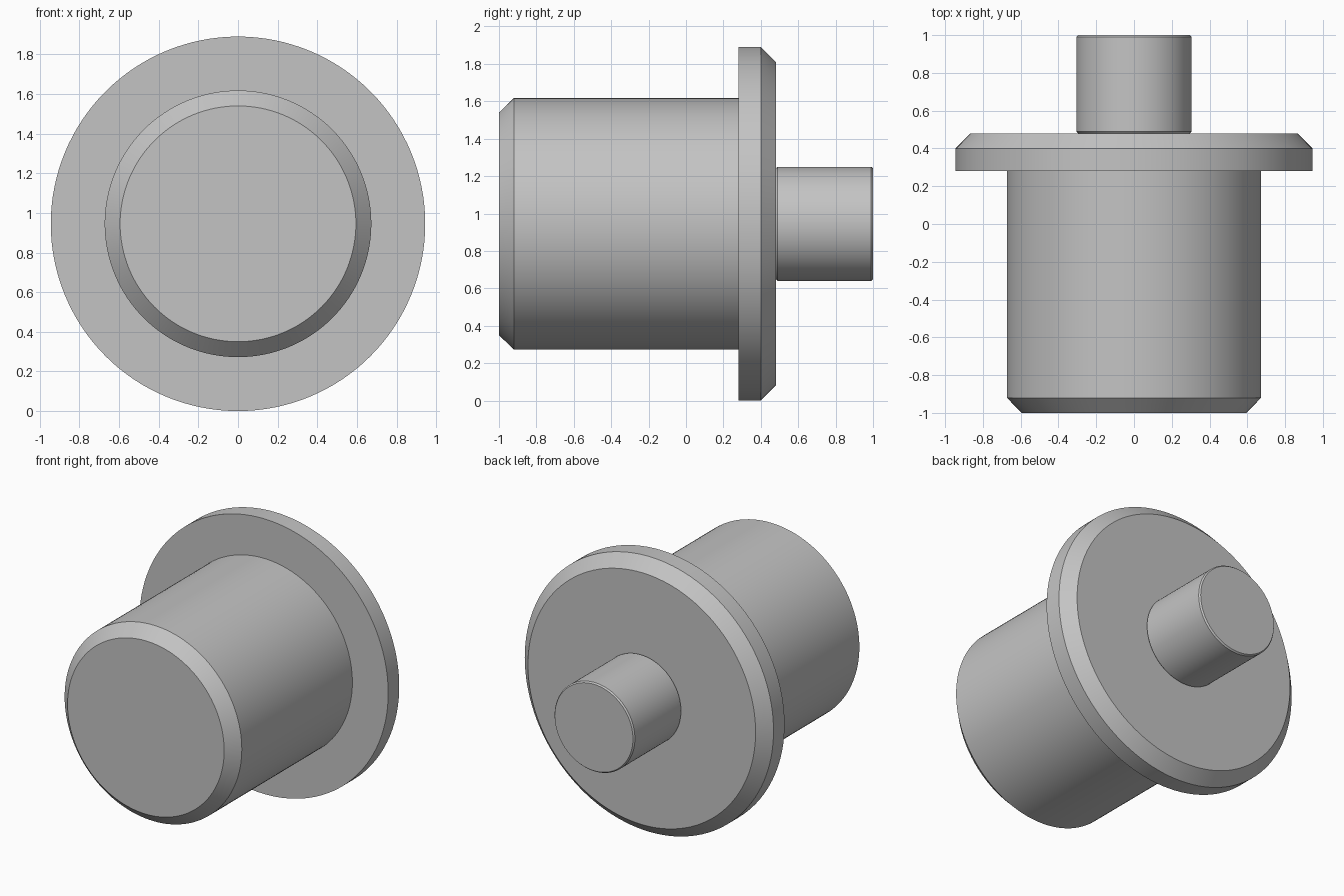
import bpy, bmesh, math
from mathutils import Matrix, Vector

old = bpy.data.objects.get("Cube")
if old:
    bpy.data.objects.remove(old, do_unlink=True)

AXIS_Z = 0.945
SEGMENTS = 128

# Plain grey metal
grey = bpy.data.materials.new("grey_metal")
grey.use_nodes = True
colour = (0.55, 0.55, 0.55, 1)
grey.diffuse_color = colour
grey.node_tree.nodes["Principled BSDF"].inputs["Base Color"].default_value = colour


def turned_part(name, profile):
    """Revolve (radius, y) points around the horizontal axis."""
    bm = bmesh.new()
    rings = []
    for radius, y in profile:
        place = Matrix.Translation((0, y, AXIS_Z)) @ Matrix.Rotation(math.pi / 2, 4, "X")
        ring = bmesh.ops.create_circle(bm, segments=SEGMENTS, radius=radius, matrix=place)
        rings.append(ring["verts"])
    for a, b in zip(rings, rings[1:]):
        for i in range(SEGMENTS):
            j = (i + 1) % SEGMENTS
            bm.faces.new((a[i], a[j], b[j], b[i]))
    # Cap only the ends that are not seated against the flange
    for ring, y in ((rings[0], profile[0][1]), (rings[-1], profile[-1][1])):
        if abs(y) > 0.99:
            bm.faces.new(ring)
    bmesh.ops.recalc_face_normals(bm, faces=bm.faces)
    # Open shells: make sure the curved wall faces away from the axis
    wall = max(bm.faces, key=lambda f: (f.calc_center_median() - Vector((0, f.calc_center_median().y, AXIS_Z))).length)
    centre = wall.calc_center_median()
    if wall.normal.dot(Vector((centre.x, 0, centre.z - AXIS_Z))) < 0:
        bmesh.ops.reverse_faces(bm, faces=bm.faces)
    mesh = bpy.data.meshes.new(name)
    bm.to_mesh(mesh)
    bm.free()
    mesh.materials.append(grey)
    obj = bpy.data.objects.new(name, mesh)
    bpy.context.collection.objects.link(obj)
    bpy.ops.object.select_all(action="DESELECT")
    obj.select_set(True)
    bpy.context.view_layer.objects.active = obj
    bpy.ops.object.shade_smooth_by_angle(angle=math.radians(30))
    return obj


# Main barrel with chamfered front
turned_part("barrel", [(0.595, -1), (0.673, -0.92), (0.673, 0.28)])

# Collar with chamfered back rim
turned_part("flange", [(0.673, 0.28), (0.945, 0.28), (0.945, 0.40), (0.865, 0.48), (0.295, 0.48)])

# Rear pin with fine chamfers at both ends
turned_part("rear_pin", [(0.295, 0.48), (0.305, 0.49), (0.305, 0.99), (0.297, 1)])
